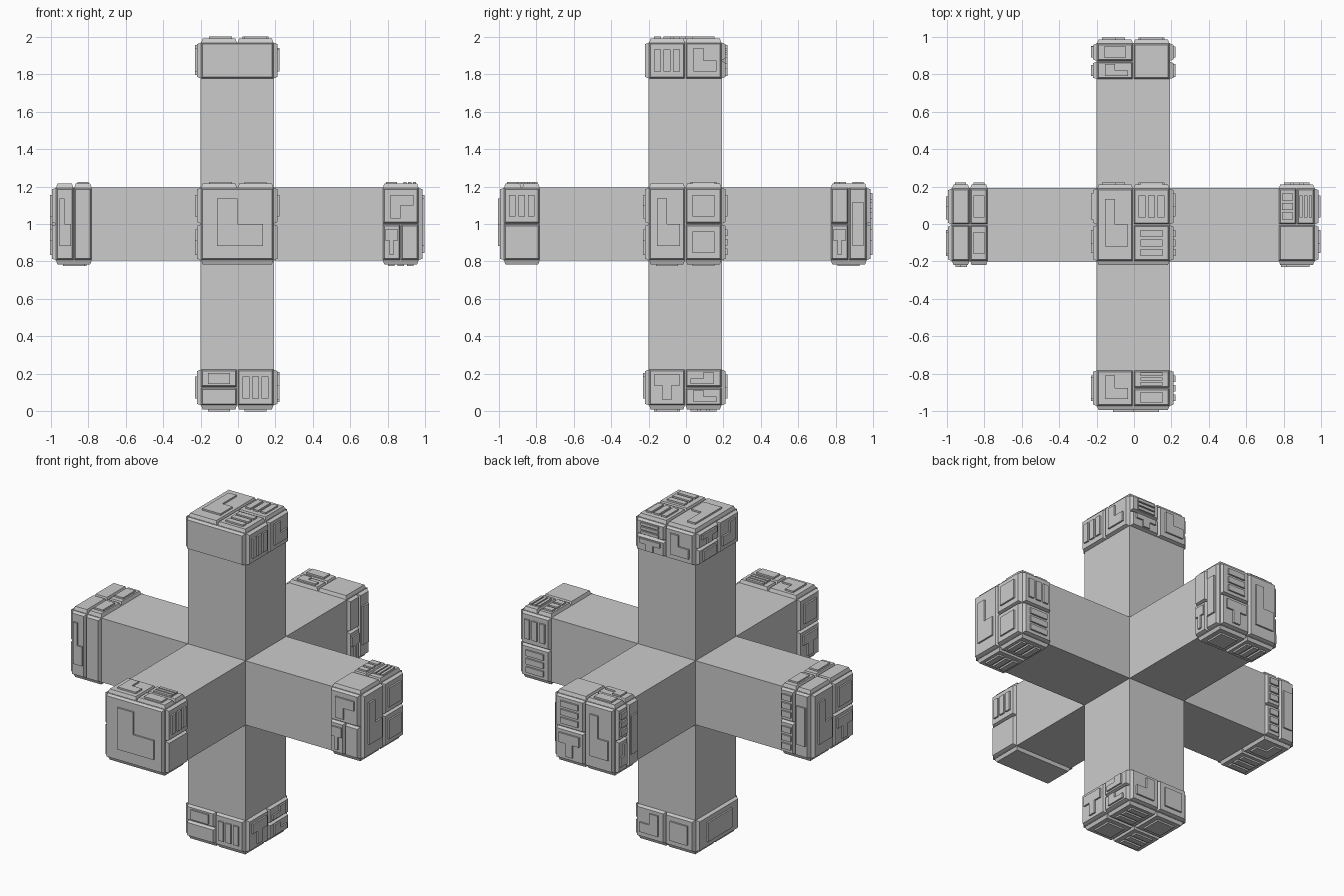
import bpy, bmesh
from mathutils import Vector

if "Cube" in bpy.data.objects:
    bpy.data.objects.remove(bpy.data.objects["Cube"])

C = Vector((-0.004, -0.004, 1.0))   # centre of the cross
H, END, CAP = 0.195, 0.97, 0.775    # arm half width, arm end, start of the plated cap
PLATE, DETAIL = 0.02, 0.01          # raised heights

# Raised details as outlines inside a unit plate
def box(a, b, c, d):
    return [(a, b), (c, b), (c, d), (a, d)]

ELL = [(.22, .2), (.85, .2), (.85, .5), (.5, .5), (.5, .85), (.22, .85)]
TEE = [(.38, .15), (.62, .15), (.62, .55), (.85, .55), (.85, .85), (.15, .85), (.15, .55), (.38, .55)]
BARS = [box(.15 + .26 * i, .2, .33 + .26 * i, .8) for i in range(3)]
SHAPES = {
    "": [], "R": [box(.2, .2, .8, .8)],
    "L": [ELL], "J": [[(1 - u, v) for u, v in ELL]],
    "F": [[(u, 1 - v) for u, v in ELL]],
    "T": [TEE], "V": BARS, "H": [[(v, u) for u, v in p] for p in BARS],
}

# Plates per arm and face: cell (l/r/b/t halves or quarters, f = full) : detail
LAYOUT = {
    "front": ("-y", {"-y": "f:L", "+x": "t:V b:", "-x": "t:R b:T",
                     "+z": "l:L rt:H rb:R", "-z": "f:"}),
    "back": ("+y", {"+y": "rt:H rb:T l:J", "+x": "lt: lb:T r:R", "-x": "l:R rt:H rb:L",
                    "+z": "lt:R lb:L r:", "-z": "l:V r:R"}),
    "left": ("-x", {"-x": "r:J lt:R lb:T", "-y": "l:L r:", "+y": "l:R rt:H rb:H",
                    "+z": "lt: lb: rt:R rb:R", "-z": "t:L b:H"}),
    "right": ("+x", {"+x": "l:L rt:R rb:R", "-y": "t:F lb:T rb:", "+y": "t:V b:H",
                     "+z": "lt:H rt:V b:", "-z": "t:V b:V"}),
    "top": ("+z", {"+z": "l:L rt:V rb:H", "-y": "f:", "+x": "l:V r:L",
                   "+y": "l:J rt:H rb:T", "-x": "l:L rt:T rb:R"}),
    "bottom": ("-z", {"-z": "lt:R lb:H rt:H rb:R", "-y": "lt:R lb: r:V", "+x": "l:T rt:J rb:L",
                      "+y": "l:R r:L", "-x": "f:R"}),
}


def parse(d):
    return "xyz".index(d[1]), (1 if d[0] == "+" else -1)


def make(name, bm):
    bmesh.ops.recalc_face_normals(bm, faces=bm.faces)
    me = bpy.data.meshes.new(name)
    bm.to_mesh(me)
    bm.free()
    ob = bpy.data.objects.new(name, me)
    bpy.context.collection.objects.link(ob)
    ob.location = C


def prism(bm, low, high):
    a = [bm.verts.new(p) for p in low]
    b = [bm.verts.new(p) for p in high]
    bm.faces.new(a[::-1])
    bm.faces.new(b)
    for i in range(len(a)):
        j = (i + 1) % len(a)
        bm.faces.new((a[i], a[j], b[j], b[i]))


def cell_rect(cell):
    u0, u1 = (0, .5) if "l" in cell else (.5, 1) if "r" in cell else (0, 1)
    v0, v1 = (0, .5) if "b" in cell else (.5, 1) if "t" in cell else (0, 1)
    return u0, v0, u1, v1


# Six-armed core: a cube with every face extruded outwards
bm = bmesh.new()
bmesh.ops.create_cube(bm, size=2 * H)
for f in list(bm.faces):
    n = f.normal.copy()
    new = bmesh.ops.extrude_discrete_faces(bm, faces=[f])["faces"]
    bmesh.ops.translate(bm, verts=new[0].verts, vec=n * (END - H))
bmesh.ops.remove_doubles(bm, verts=bm.verts, dist=1e-5)
make("six_arm_core", bm)

# Plated cap at the end of each arm
for arm, (direction, faces) in LAYOUT.items():
    arm_axis, arm_sign = parse(direction)
    bm = bmesh.new()
    for face, cells in faces.items():
        axis, sign = parse(face)
        level = END if axis == arm_axis else H
        ua, va = [i for i in range(3) if i != axis]

        def span(i):
            if i == arm_axis:
                return (CAP, END) if arm_sign > 0 else (-END, -CAP)
            return -H, H

        (ulo, uhi), (vlo, vhi) = span(ua), span(va)

        def point(u, v, h):
            p = [0, 0, 0]
            p[axis], p[ua], p[va] = sign * (level + h), u, v
            return p

        for entry in cells.split():
            cell, kind = entry.split(":")
            u0, v0, u1, v1 = cell_rect(cell)
            a, c = ulo + u0 * (uhi - ulo), ulo + u1 * (uhi - ulo)
            b, d = vlo + v0 * (vhi - vlo), vlo + v1 * (vhi - vlo)

            def rect(g, h):
                return [point(u, v, h) for u, v in box(a + g, b + g, c - g, d - g)]

            prism(bm, rect(.002, -.002), rect(.01, PLATE))
            for shape in SHAPES[kind]:
                lo, hi = [[point(a + u * (c - a), b + v * (d - b), h) for u, v in shape]
                          for h in (PLATE - .002, PLATE + DETAIL)]
                prism(bm, lo, hi)
    make(arm + "_cap_plates", bm)
